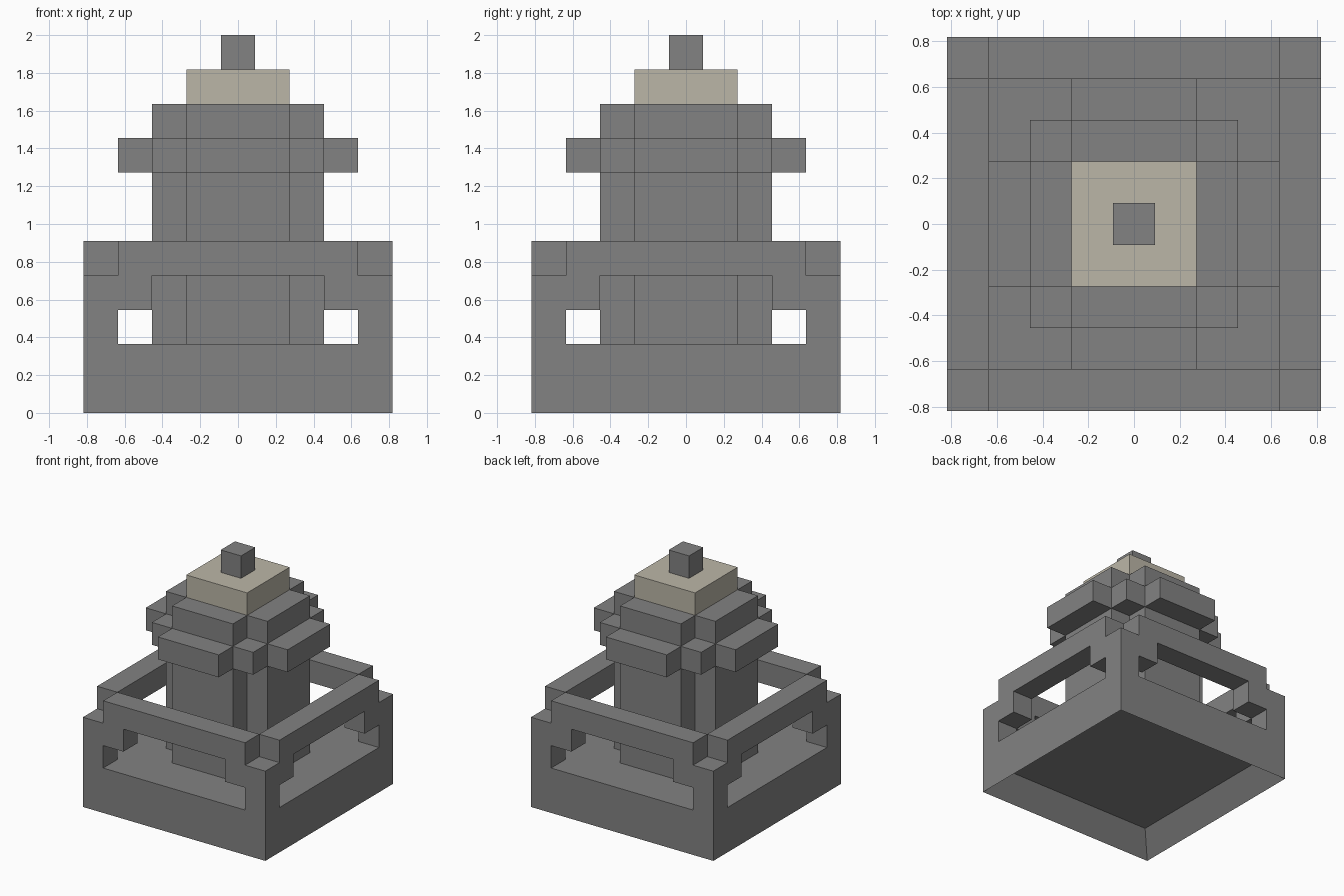
import bpy
import bmesh
from math import pi
from mathutils import Matrix, Vector

U = 2 / 11  # one block edge

if "Cube" in bpy.data.objects:
    bpy.data.objects.remove(bpy.data.objects["Cube"], do_unlink=True)


def make_material(name, colour):
    mat = bpy.data.materials.new(name)
    mat.use_nodes = True
    mat.diffuse_color = colour
    mat.node_tree.nodes["Principled BSDF"].inputs["Base Color"].default_value = colour
    return mat


stone = make_material("grey stone", (0.225, 0.225, 0.225, 1))
sand = make_material("pale sandstone", (0.5, 0.47, 0.39, 1))


def finish(name, bm, mat):
    bmesh.ops.recalc_face_normals(bm, faces=bm.faces)
    mesh = bpy.data.meshes.new(name)
    bm.to_mesh(mesh)
    bm.free()
    mesh.materials.append(mat)
    obj = bpy.data.objects.new(name, mesh)
    bpy.context.collection.objects.link(obj)
    return obj


def prism(points, push):
    """Extrude a flat outline, all measured in blocks."""
    bm = bmesh.new()
    face = bm.faces.new([bm.verts.new(Vector(p) * U) for p in points])
    new = bmesh.ops.extrude_face_region(bm, geom=[face])["geom"]
    verts = [v for v in new if isinstance(v, bmesh.types.BMVert)]
    bmesh.ops.translate(bm, verts=verts, vec=Vector(push) * U)
    return bm


def square(half, z, cx=0, cy=0):
    return [(cx + sx * half, cy + sy * half, z)
            for sx, sy in ((-1, -1), (1, -1), (1, 1), (-1, 1))]


def notched(tip, arm, inner, z):
    """Plus outline; arms reach tip, corners of the core reach inner."""
    quarter = [(tip, -arm), (tip, arm), (inner, arm)]
    if inner > arm:
        quarter.append((inner, inner))
        quarter.append((arm, inner))
    points = []
    for turn in range(4):
        for x, y in quarter:
            for _ in range(turn):
                x, y = -y, x
            points.append((x, y, z))
    return points


# Base with a recess underneath
bm = prism(square(4.5, 0), (0, 0, 2))
bm.normal_update()
bmesh.ops.recalc_face_normals(bm, faces=bm.faces)
bottom = min(bm.faces, key=lambda f: f.calc_center_median().z)
bmesh.ops.inset_region(bm, faces=[bottom], thickness=U)
bmesh.ops.translate(bm, verts=bottom.verts, vec=(0, 0, U))
finish("base", bm, stone)

# Corner posts
for side, sx in (("left", 1), ("right", -1)):
    for end, sy in (("front", -1), ("back", 1)):
        finish(f"{end}_{side}_post",
               prism(square(0.5, 2, 4 * sx, 4 * sy), (0, 0, 2)), stone)

# Rails with a bracket at each end
half_rail = [(3.5, 5), (3.5, 3), (2.5, 3), (2.5, 4)]
outline = half_rail + [(-x, z) for x, z in reversed(half_rail)]
for turn, side in enumerate(("front", "left", "back", "right")):
    bm = prism([(x, -4.5, z) for x, z in outline], (0, 1, 0))
    bm.transform(Matrix.Rotation(turn * pi / 2, 4, "Z"))
    finish(f"{side}_rail", bm, stone)

# Central tower
finish("column", prism(notched(2.5, 1.5, 1.5, 2), (0, 0, 5)), stone)
finish("collar", prism(notched(3.5, 1.5, 2.5, 7), (0, 0, 1)), stone)
finish("upper_tier", prism(notched(2.5, 1.5, 1.5, 8), (0, 0, 1)), stone)
finish("cap", prism(square(1.5, 9), (0, 0, 1)), sand)
finish("finial", prism(square(0.5, 10), (0, 0, 1)), stone)
